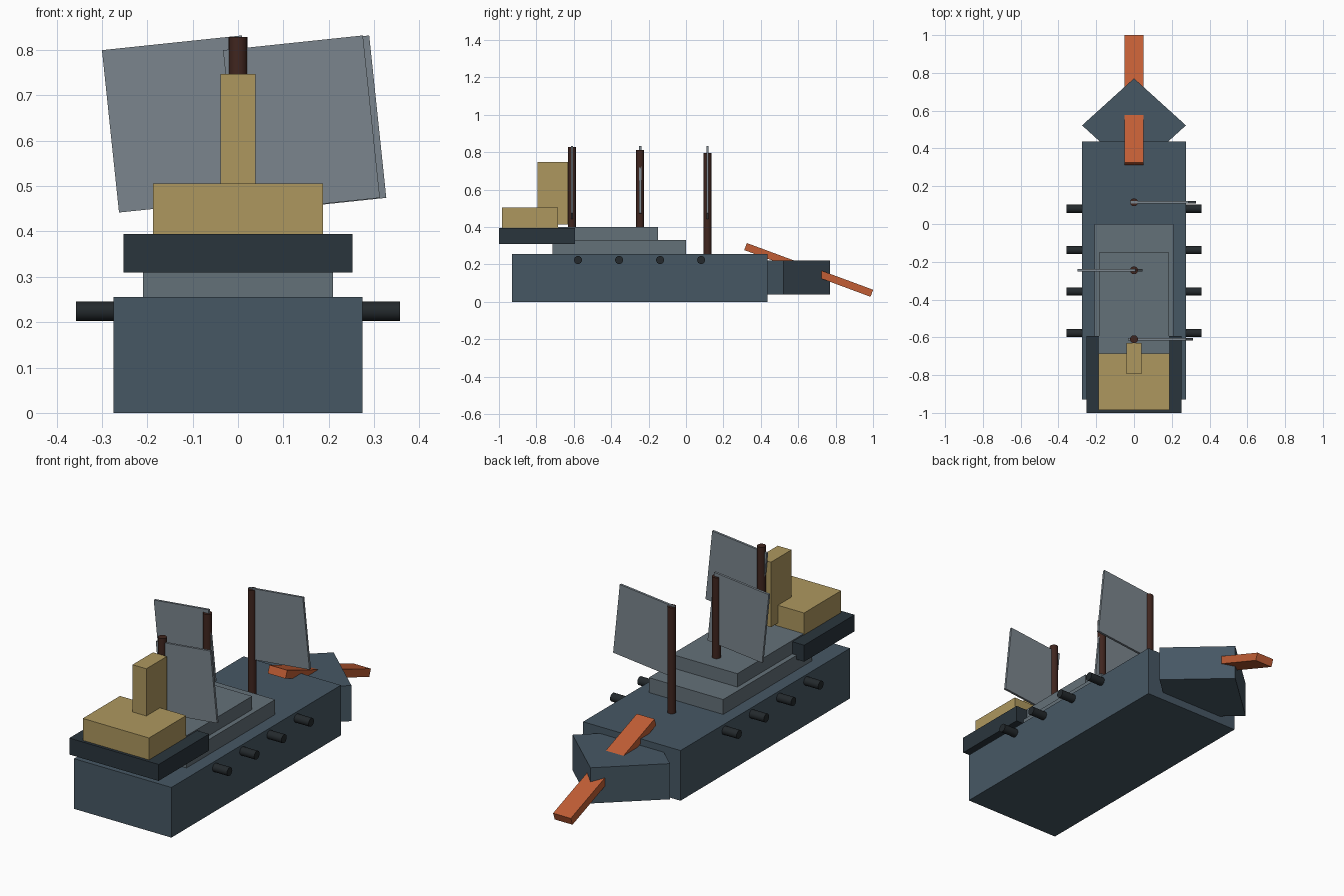
import bpy, math

if "Cube" in bpy.data.objects:
    bpy.data.objects.remove(bpy.data.objects["Cube"])


def mat(name, rgb):
    # sRGB 0-255 to linear
    m = bpy.data.materials.new(name)
    m.diffuse_color = [(c / 255) ** 2.2 for c in rgb] + [1]
    m.use_nodes = True
    m.node_tree.nodes["Principled BSDF"].inputs["Base Color"].default_value = m.diffuse_color
    return m


HULL = mat("hull_blue", (72, 88, 100))
DECK = mat("deck_grey", (100, 112, 120))
DARK = mat("dark_slate", (46, 56, 63))
TAN = mat("tan", (172, 150, 95))
RUST = mat("rust", (192, 94, 56))
WOOD = mat("mast_brown", (66, 42, 36))
SAIL = mat("sail_grey", (122, 132, 140))
IRON = mat("iron", (40, 45, 48))


def box(name, lo, hi, material, rot=(0, 0, 0)):
    loc = [(a + b) / 2 for a, b in zip(lo, hi)]
    bpy.ops.mesh.primitive_cube_add(size=1, location=loc, rotation=rot)
    ob = bpy.context.object
    ob.scale = [b - a for a, b in zip(lo, hi)]
    bpy.ops.object.transform_apply(location=False, rotation=False, scale=True)
    ob.name = name
    ob.data.materials.append(material)
    return ob


def rod(name, loc, r, length, material, rot=(0, 0, 0)):
    bpy.ops.mesh.primitive_cylinder_add(vertices=16, radius=r, depth=length,
                                        location=loc, rotation=rot)
    ob = bpy.context.object
    ob.name = name
    ob.data.materials.append(material)
    bpy.ops.object.shade_smooth_by_angle()
    return ob


# Hull and stacked decks
box("hull", (-.275, -.93, 0), (.275, .437, .256), HULL)
box("lower_deck", (-.21, -.715, .25), (.21, 0, .332), DECK)
box("upper_deck", (-.185, -.70, .325), (.185, -.15, .40), DECK)
box("stern_platform", (-.252, -1, .31), (.252, -.593, .394), DARK)
box("stern_cabin", (-.187, -.985, .394), (.187, -.685, .506), TAN)
box("stern_tower", (-.039, -.795, .415), (.039, -.63, .747), TAN)

# Diamond-shaped bow block, widened a little across the hull
bpy.ops.mesh.primitive_cylinder_add(vertices=4, radius=1, depth=1, location=(0, .522, .131))
bow = bpy.context.object
bow.name = "bow"
bow.scale = (.275, .249, .182)
bpy.ops.object.transform_apply(location=False, rotation=False, scale=True)
bow.data.materials.append(HULL)

# Sloping ram through the bow
box("ram", (-.05, .656 - .36, .151), (.05, .656 + .36, .191), RUST,
    (math.radians(-20.3), 0, 0))

# Masts with tilted plate sails: y, mast foot, mast top, sail centre x
for i, (y, z0, z1, sx) in enumerate([(.115, .25, .797, .154),
                                     (-.245, .395, .813, -.127),
                                     (-.61, .395, .829, .140)]):
    rod(f"mast_{i + 1}", (0, y, (z0 + z1) / 2), .021, z1 - z0, WOOD)
    box(f"sail_{i + 1}", (sx - .155, y - .006, .637 - .18),
        (sx + .155, y + .006, .637 + .18), SAIL, (0, math.radians(-6), 0))

# Cannons along both sides
for side, label in ((-1, "left"), (1, "right")):
    for i in range(4):
        rod(f"cannon_{label}_{i + 1}", (side * .282, .081 - .2195 * i, .224), .0215, .15,
            IRON, (0, math.pi / 2, 0))
